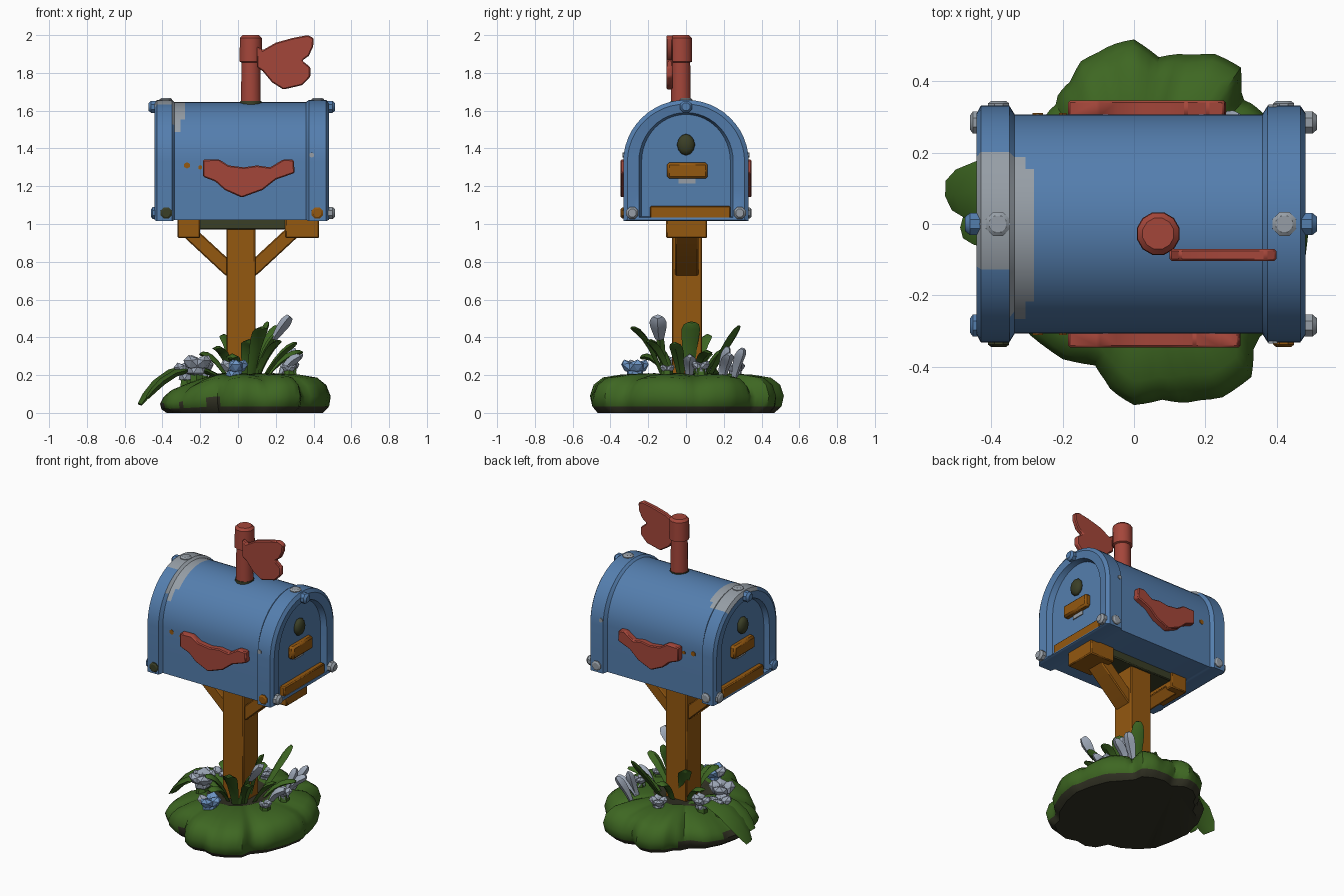
import bpy, bmesh, math, random
from mathutils import Vector as V, Matrix

if "Cube" in bpy.data.objects:
    bpy.data.objects.remove(bpy.data.objects["Cube"])

random.seed(4)


def mat(name, r, g, b):
    lin = [((c / 255 + 0.055) / 1.055) ** 2.4 for c in (r, g, b)]
    m = bpy.data.materials.new(name)
    m.diffuse_color = (*lin, 1)
    m.use_nodes = True
    m.node_tree.nodes["Principled BSDF"].inputs["Base Color"].default_value = m.diffuse_color
    return m


BLUE = mat("blue_paint", 84, 126, 174)
GREY = mat("worn_grey", 150, 158, 166)
RED = mat("red_paint", 164, 70, 58)
WOOD = mat("brown_wood", 148, 88, 16)
GREEN = mat("leaf_green", 62, 103, 34)
SOIL = mat("dark_soil", 50, 50, 36)
OLIVE = mat("dark_olive", 58, 62, 38)
PETAL = mat("pale_petal", 160, 170, 186)
SKY = mat("light_blue_petal", 112, 152, 200)


def finish(name, bm, mats, rule=None, angle=35, bevel=0):
    bmesh.ops.recalc_face_normals(bm, faces=bm.faces[:])
    bm.normal_update()
    if rule:
        for f in bm.faces:
            f.material_index = rule(f.calc_center_median(), f.normal)
    me = bpy.data.meshes.new(name)
    bm.to_mesh(me)
    bm.free()
    ob = bpy.data.objects.new(name, me)
    bpy.context.collection.objects.link(ob)
    for m in mats:
        me.materials.append(m)
    if bevel:
        b = ob.modifiers.new("bevel", 'BEVEL')
        b.width, b.segments = bevel, 1
    bpy.ops.object.select_all(action='DESELECT')
    ob.select_set(True)
    bpy.context.view_layer.objects.active = ob
    bpy.ops.object.shade_smooth_by_angle(angle=math.radians(angle))
    return ob


def loft(name, rings, mats, rule=None, angle=35):
    bm = bmesh.new()
    vs = [[bm.verts.new(p) for p in r] for r in rings]
    n = len(rings[0])
    for a, b in zip(vs, vs[1:]):
        for i in range(n):
            bm.faces.new((a[i], a[(i + 1) % n], b[(i + 1) % n], b[i]))
    bm.faces.new(vs[0])
    bm.faces.new(vs[-1])
    return finish(name, bm, mats, rule, angle)


def box(name, x, y, z, m, bevel=0.006):
    bm = bmesh.new()
    bmesh.ops.create_cube(bm, size=1)
    for v in bm.verts:
        v.co = [(a + b) / 2 + c * (b - a) for (a, b), c in zip((x, y, z), v.co)]
    return finish(name, bm, [m], bevel=bevel)


def prism(name, pts, y0, y1, m, bevel=0.006):
    bm = bmesh.new()
    f = bm.faces.new([bm.verts.new((x, y0, z)) for x, z in pts])
    for v in bmesh.ops.extrude_face_region(bm, geom=[f])["geom"]:
        if isinstance(v, bmesh.types.BMVert):
            v.co.y = y1
    return finish(name, bm, [m], bevel=bevel)


def blob(name, c, s, m, sub=2, angle=60, rot=Matrix.Identity(3)):
    bm = bmesh.new()
    bmesh.ops.create_icosphere(bm, subdivisions=sub, radius=1)
    for v in bm.verts:
        v.co = V(c) + rot @ V([a * b for a, b in zip(v.co, s)])
    return finish(name, bm, [m], angle=angle)


def rod(name, c, axis, stations, m, n=8):
    # round part: stations are (distance along axis, radius)
    q = V(axis).to_track_quat('Z', 'Y')
    rings = [[V(c) + q @ V((r * math.cos(t), r * math.sin(t), d))
              for t in [2 * math.pi * (i + 0.5) / n for i in range(n)]] for d, r in stations]
    return loft(name, rings, [m])


# Arched box: one loft with raised rims and recessed end panels
def arch(x, hw, top, zb, n=24):
    spring = 1.33
    pts = [(x, -hw, zb), (x, -hw, (zb + spring) / 2)]
    for i in range(n + 1):
        t = math.pi * (1 - i / n)
        pts.append((x, hw * math.cos(t), spring + (top - spring) * math.sin(t)))
    return pts + [(x, hw, (zb + spring) / 2), (x, hw, zb)]


PANEL, LIP, FACE = (0.235, 1.58, 1.04), (0.25, 1.59, 1.035), (0.31, 1.635, 1.022)
RIM, BODY = (0.332, 1.657, 1.015), (0.308, 1.645, 1.022)
sections = [(-0.405, PANEL), (-0.435, LIP), (-0.442, FACE), (-0.43, RIM), (-0.35, RIM), (-0.335, BODY), (-0.305, BODY),
            (-0.28, BODY), (0.36, BODY), (0.375, RIM), (0.467, RIM), (0.482, FACE), (0.475, LIP), (0.44, PANEL)]


# Worn paint on the roof at the rear end: (x limit, y from, y to)
def wear(c, n):
    if n.z > 0.3 and c.z > 1.45:
        for x, y0, y1 in ((-0.345, -0.11, 0.19), (-0.305, -0.265, 0.2), (-0.28, -0.23, 0.16)):
            if c.x < x:
                return int(y0 < c.y < y1)
    return 0


loft("mailbox_body", [arch(x, *s) for x, s in sections], [BLUE, GREY], wear, 30)

# End fittings, same on both ends
for s, xp, xr, tag in ((1, 0.44, 0.48, "front"), (-1, -0.405, -0.44, "rear")):
    span = lambda a, b: tuple(sorted((xp + s * a, xp + s * b)))
    box(tag + "_handle", span(-0.01, 0.035), (-0.10, 0.115), (1.24, 1.325), WOOD, 0.012)
    box(tag + "_handle_wear", span(-0.01, 0.006), (-0.04, 0.05), (1.215, 1.25), GREY, 0)
    box(tag + "_sill", span(-0.01, 0.032), (-0.19, 0.235), (1.025, 1.095), WOOD)
    blob(tag + "_knob", (xp + s * 0.01, 0, 1.42), (0.028, 0.048, 0.057), OLIVE)
    out = 0.034 if s > 0 else 0.02
    rod(tag + "_top_bolt", (xr, 0, 1.62), (s, 0, 0), [(-0.015, 0.034), (0.02, 0.034), (0.034, 0.022)], BLUE)
    rod(tag + "_crown_bolt", (xr - s * 0.058, 0, 1.652), (0, 0, 1), [(-0.02, 0.036), (0.008, 0.036), (0.016, 0.025)], GREY)
    for y in (-0.285, 0.285):
        rod(tag + "_corner_bolt", (xr, y, 1.058), (s, 0, 0), [(-0.015, 0.034), (out * 0.6, 0.034), (out, 0.022)],
            GREY if s > 0 or y > 0 else BLUE)
        m = (WOOD if s > 0 else OLIVE) if y < 0 else GREY
        rod(tag + "_side_bolt", (xr - s * 0.06, y * 1.16, 1.058), (0, y, 0),
            [(-0.02, 0.032), (0.008, 0.032), (0.015, 0.022)], m)

# Side plaques and small paint chips
plaque = [(-0.185, 1.34), (-0.10, 1.342), (-0.05, 1.31), (0.03, 1.30), (0.10, 1.31), (0.17, 1.30), (0.24, 1.342),
          (0.295, 1.34), (0.30, 1.27), (0.20, 1.235), (0.13, 1.18), (0.02, 1.14), (-0.07, 1.18), (-0.12, 1.225), (-0.185, 1.25)]
for s in (-1, 1):
    k = 1 if s < 0 else 0.86
    prism("side_plaque", [(x * k if x > 0 else x, z) for x, z in plaque], s * 0.30, s * 0.347, RED)
    for x, z, r, m in ((-0.27, 1.31, 0.017, WOOD), (-0.2, 1.30, 0.012, WOOD), (0.39, 1.365, 0.014, GREY)):
        rod("paint_chip", (x, s * (0.325 if x > 0.3 else 0.30), z), (0, s, 0), [(0, r), (0.011, r)], m, 6)

# Flag post and flag
rod("flag_post", (0.068, -0.027, 0), (0, 0, 1), [(1.60, 0.055), (1.855, 0.051), (1.86, 0.062),
    (1.985, 0.06), (2.0, 0.045)], RED, 12)
rod("flag_collar", (0.068, -0.027, 0), (0, 0, 1), [(1.61, 0.06), (1.65, 0.058)], OLIVE, 12)
prism("flag", [(0.10, 1.94), (0.13, 1.92), (0.2, 1.96), (0.29, 1.985), (0.37, 2.0), (0.40, 1.985), (0.398, 1.94),
      (0.375, 1.89), (0.34, 1.865), (0.383, 1.83), (0.383, 1.78), (0.34, 1.735), (0.24, 1.712), (0.18, 1.75),
      (0.13, 1.81), (0.10, 1.83)], -0.07, -0.104, RED)

# Wooden post, mossy beam with end blocks, braces
box("post", (-0.062, 0.092), (-0.075, 0.085), (0.12, 1.0), WOOD)
box("support_beam", (-0.25, 0.3), (-0.095, 0.102), (0.97, 1.03), OLIVE)
box("front_beam_block", (0.25, 0.43), (-0.105, 0.112), (0.925, 1.03), WOOD)
box("rear_beam_block", (-0.32, -0.2), (-0.105, 0.112), (0.925, 1.03), WOOD)
for s in (-1, 1):
    prism("brace", [(0.015 + s * a, z) for a, z in ((0.05, 0.80), (0.05, 0.71), (0.09, 0.735), (0.30, 0.93), (0.30, 0.985), (0.25, 0.985))],
          -0.057, 0.065, WOOD)

# Irregular scalloped mound with dark underside and soil top
outline = [(0.50, 0), (0.475, 0.12), (0.43, 0.24), (0.35, 0.33), (0.31, 0.38), (0.30, 0.44), (0.23, 0.48), (0.15, 0.495),
           (0.07, 0.47), (0, 0.52), (-0.08, 0.515), (-0.15, 0.46), (-0.18, 0.40), (-0.22, 0.37), (-0.25, 0.31), (-0.33, 0.26),
           (-0.39, 0.15), (-0.42, 0.02), (-0.40, -0.12), (-0.38, -0.23), (-0.30, -0.32), (-0.2, -0.38), (-0.11, -0.40),
           (-0.07, -0.48), (0, -0.51), (0.08, -0.495), (0.16, -0.52), (0.25, -0.49), (0.33, -0.43), (0.345, -0.36),
           (0.42, -0.27), (0.475, -0.13)]


def mound_ring(k, z, cut):
    # cut: depth of the grooves between leaf lobes
    pts, n = [], len(outline)
    for i in range(n * 3):
        a, b = V(outline[i // 3]), V(outline[(i // 3 + 1) % n])
        x, y = a.lerp(b, i % 3 / 3)
        kk = k if k > 0.6 else k * (1 + (0.46 / math.hypot(x, y) - 1) * 0.7)
        low = 1 - 0.45 * max(0, -(x * kk + 0.1)) / 0.32
        lobe = abs(math.sin(math.pi * (i / 3 - 0.5) / 3.2)) ** 0.6
        g = 1 - cut * (1 - lobe)
        pts.append((x * kk * g, y * kk * g, z * low * (1 - cut * 1.5 * (1 - lobe))))
    return pts


loft("grass_mound", [mound_ring(*a) for a in ((0.9, 0, 0), (0.975, 0.035, 0.03), (1, 0.09, 0.05), (0.965, 0.15, 0.08),
     (0.87, 0.188, 0.08), (0.68, 0.203, 0.05), (0.42, 0.21, 0.02), (0.3, 0.19, 0))], [GREEN, SOIL],
     lambda c, n: int(c.z < 0.022 or (c.z < 0.07 and math.hypot(c.x, c.y) < 0.42)
                      or (c.z > 0.15 and math.hypot(c.x, c.y) < 0.18)), 40)


# Curved leaf blades
def leaf(name, p0, p1, p2, w, m, t=0.017, blunt=0.4):
    p0, p1, p2 = V(p0), V(p1), V(p2)
    rings = []
    for u, k in ((0, 0.5), (0.2, 0.65), (0.4, 0.8), (0.6, 0.95), (0.78, 1), (0.92, 0.8), (1, blunt)):
        c = p0 * (1 - u) ** 2 + p1 * 2 * u * (1 - u) + p2 * u * u
        d = ((p1 - p0) * (1 - u) + (p2 - p1) * u).normalized()
        side = d.cross(V((0, 0, 1))).normalized()
        nor = side.cross(d)
        rings.append([c + side * w * k, c + nor * t * k, c - side * w * k, c - nor * t * k])
    return loft(name, rings, [m], angle=50)


for tip, w, lift in (((0.13, -0.29, 0.45), 0.042, 0.12), ((0.16, 0.03, 0.48), 0.05, 0.1), ((0.2, 0.28, 0.46), 0.04, 0.02),
                     ((0.31, -0.06, 0.37), 0.036, 0.06), ((0.34, 0.12, 0.32), 0.036, 0.08), ((-0.08, 0.12, 0.41), 0.042, 0.1),
                     ((-0.12, -0.17, 0.34), 0.042, 0.1), ((0.22, -0.2, 0.38), 0.036, 0.08), ((0.04, 0.22, 0.32), 0.04, 0.1),
                     ((-0.2, 0.12, 0.31), 0.04, 0.08), ((0.06, -0.2, 0.38), 0.04, 0.1), ((-0.04, -0.24, 0.29), 0.036, 0.1)):
    base = V((0.03 + (tip[0] - 0.03) * 0.35, tip[1] * 0.4, 0.17))
    mid = (base + V(tip)) / 2 + V((0, 0, lift))
    leaf("grass_blade", base, mid, tip, w, GREEN)
leaf("drooping_leaf", (-0.08, 0.06, 0.18), (-0.33, 0.12, 0.34), (-0.52, 0.08, 0.045), 0.085, GREEN, 0.025, 0.5)
leaf("drooping_leaf", (-0.08, 0.0, 0.18), (-0.3, -0.01, 0.32), (-0.48, -0.01, 0.08), 0.06, GREEN, 0.02, 0.5)

# Pale buds and petals
leaf("tall_bud", (0.19, -0.14, 0.39), (0.22, -0.145, 0.44), (0.275, -0.15, 0.51), 0.046, PETAL, 0.03, 0.6)
leaf("bud_stem", (0.09, -0.11, 0.18), (0.12, -0.13, 0.32), (0.2, -0.14, 0.42), 0.022, GREEN)
for tip in ((0.3, 0.3, 0.34), (0.34, 0.23, 0.31), (0.27, 0.22, 0.35), (0.33, 0.02, 0.3)):
    leaf("pale_bud", (0.22, tip[1] * 0.85, 0.18), (0.25, tip[1] * 0.9, 0.27), tip, 0.034, PETAL, 0.026, 0.4)

# Chunky low flowers: ring of petals around a centre, resting on the mound
for x, y, z, r, m in ((-0.02, -0.27, 0.235, 0.072, SKY), (-0.22, -0.06, 0.255, 0.08, PETAL), (-0.27, 0.03, 0.22, 0.07, PETAL),
                      (-0.19, 0.11, 0.235, 0.06, PETAL), (0.28, 0.08, 0.24, 0.05, PETAL), (0.02, 0.26, 0.23, 0.055, PETAL),
                      (0.27, -0.1, 0.225, 0.04, PETAL)):
    for i in range(4):
        a = i * math.pi / 2 + random.random()
        tilt = Matrix.Rotation(a, 3, 'Z') @ Matrix.Rotation(-0.7, 3, 'Y')
        blob("petal", (x + 0.5 * r * math.cos(a), y + 0.5 * r * math.sin(a), z + 0.01),
             (0.65 * r, 0.62 * r, 0.42 * r), PETAL if i == 2 else m, 1, 20, tilt)
    blob("flower_heart", (x, y, z - 0.02), (r * 0.7, r * 0.7, r * 0.7), m, 1, 20)
    rod("flower_stem", (x, y, 0.1), (0, 0, 1), [(0, 0.045), (z - 0.1, 0.03)], GREEN, 6)
